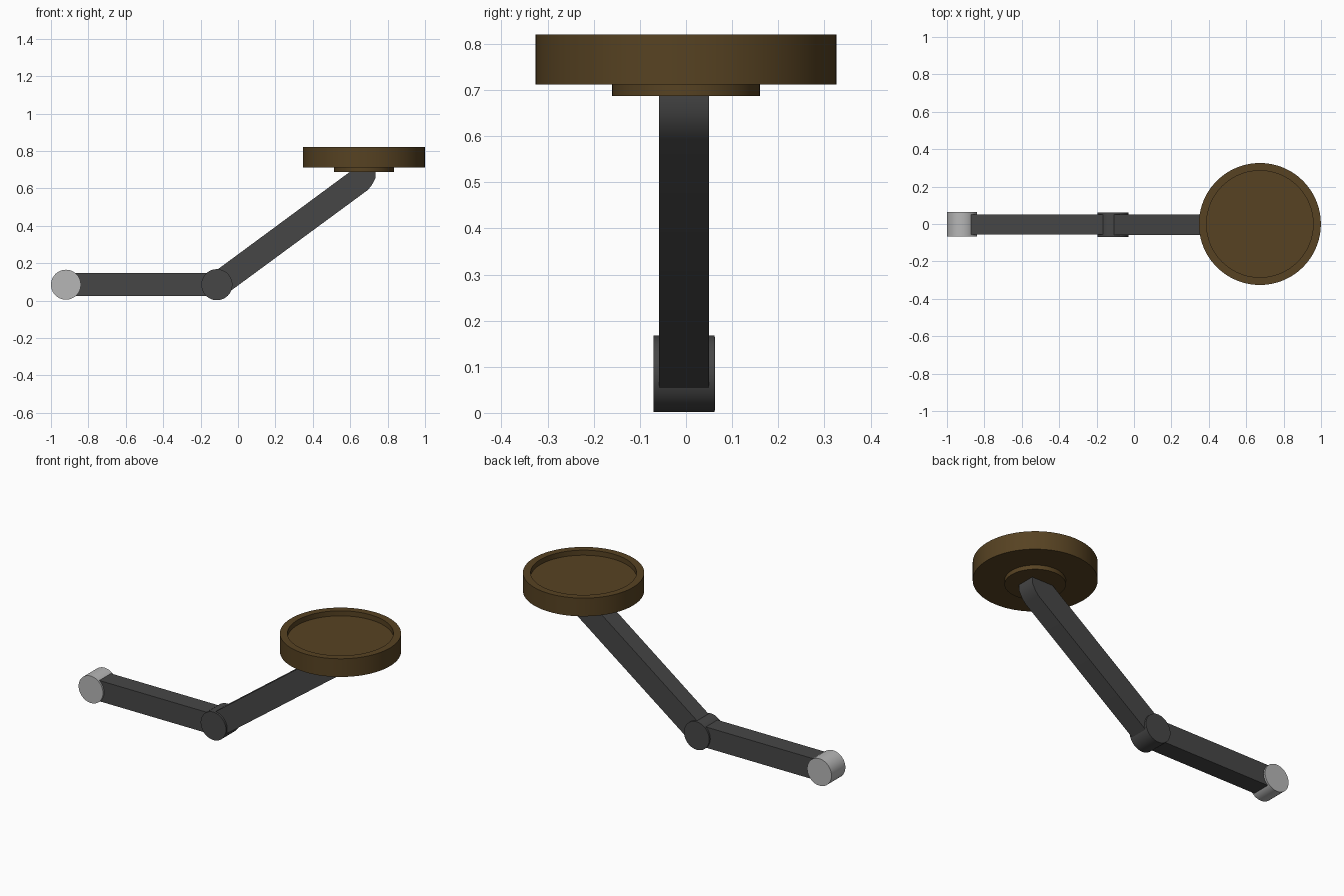
import bpy, bmesh, math
from mathutils import Vector

if "Cube" in bpy.data.objects:
    bpy.data.objects.remove(bpy.data.objects["Cube"])


def material(name, rgb):
    m = bpy.data.materials.new(name)
    m.diffuse_color = (*rgb, 1)
    m.use_nodes = True
    m.node_tree.nodes["Principled BSDF"].inputs["Base Color"].default_value = m.diffuse_color
    return m


DARK = material("dark_grey", (0.062, 0.062, 0.062))
LIGHT = material("light_grey", (0.47, 0.47, 0.47))
BROWN = material("brown", (0.095, 0.055, 0.016))


def finish(name, bm, mat):
    bmesh.ops.recalc_face_normals(bm, faces=bm.faces)
    me = bpy.data.meshes.new(name)
    bm.to_mesh(me)
    bm.free()
    me.materials.append(mat)
    ob = bpy.data.objects.new(name, me)
    bpy.context.collection.objects.link(ob)
    bpy.ops.object.select_all(action='DESELECT')
    ob.select_set(True)
    bpy.context.view_layer.objects.active = ob
    bpy.ops.object.shade_smooth_by_angle(angle=math.radians(32))
    return ob


def prism(name, outline, y0, y1, mat):
    """Extrude an x-z outline along y."""
    bm = bmesh.new()
    face = bm.faces.new([bm.verts.new((x, y0, z)) for x, z in outline])
    ext = bmesh.ops.extrude_face_region(bm, geom=[face])
    moved = [g for g in ext["geom"] if isinstance(g, bmesh.types.BMVert)]
    bmesh.ops.translate(bm, verts=moved, vec=(0, y1 - y0, 0))
    return finish(name, bm, mat)


def disc(name, x, z, r, y0, y1, mat, n=64):
    pts = [(x + r * math.cos(2 * math.pi * i / n),
            z + r * math.sin(2 * math.pi * i / n)) for i in range(n)]
    return prism(name, pts, y0, y1, mat)


def lathe(name, profile, x, mat, n=96):
    """Spin an r-z profile about a vertical axis at x."""
    bm = bmesh.new()
    vs = [bm.verts.new((x + r, 0, z)) for r, z in profile]
    es = [bm.edges.new(p) for p in zip(vs, vs[1:])]
    bmesh.ops.spin(bm, geom=vs + es, cent=Vector((x, 0, 0)), axis=(0, 0, 1),
                   angle=2 * math.pi, steps=n, use_duplicate=False)
    bmesh.ops.remove_doubles(bm, verts=bm.verts, dist=1e-5)
    return finish(name, bm, mat)


# Wall-end pivot and elbow pivot
disc("end_pivot", -0.92, 0.085, 0.08, -0.067, 0.063, LIGHT)
disc("elbow_pivot", -0.113, 0.085, 0.083, -0.07, 0.062, DARK)

# Level lower arm
prism("lower_arm", [(-0.92, 0.025), (-0.113, 0.025),
                    (-0.113, 0.148), (-0.92, 0.148)], -0.057, 0.052, DARK)

# Sloping upper arm with a chamfered end under the dish
prism("upper_arm", [(-0.16, 0.129), (-0.08, 0.022), (0.695, 0.592),
                    (0.715, 0.617), (0.735, 0.655), (0.735, 0.70),
                    (0.614, 0.70)], -0.058, 0.05, DARK)

# Round dish with a raised rim, and the collar below it
lathe("dish", [(0, 0.712), (0.326, 0.712), (0.326, 0.82),
               (0.285, 0.82), (0.285, 0.79), (0, 0.79)], 0.673, BROWN)
lathe("collar", [(0, 0.687), (0.16, 0.687), (0.16, 0.713), (0, 0.713)],
      0.673, BROWN)
